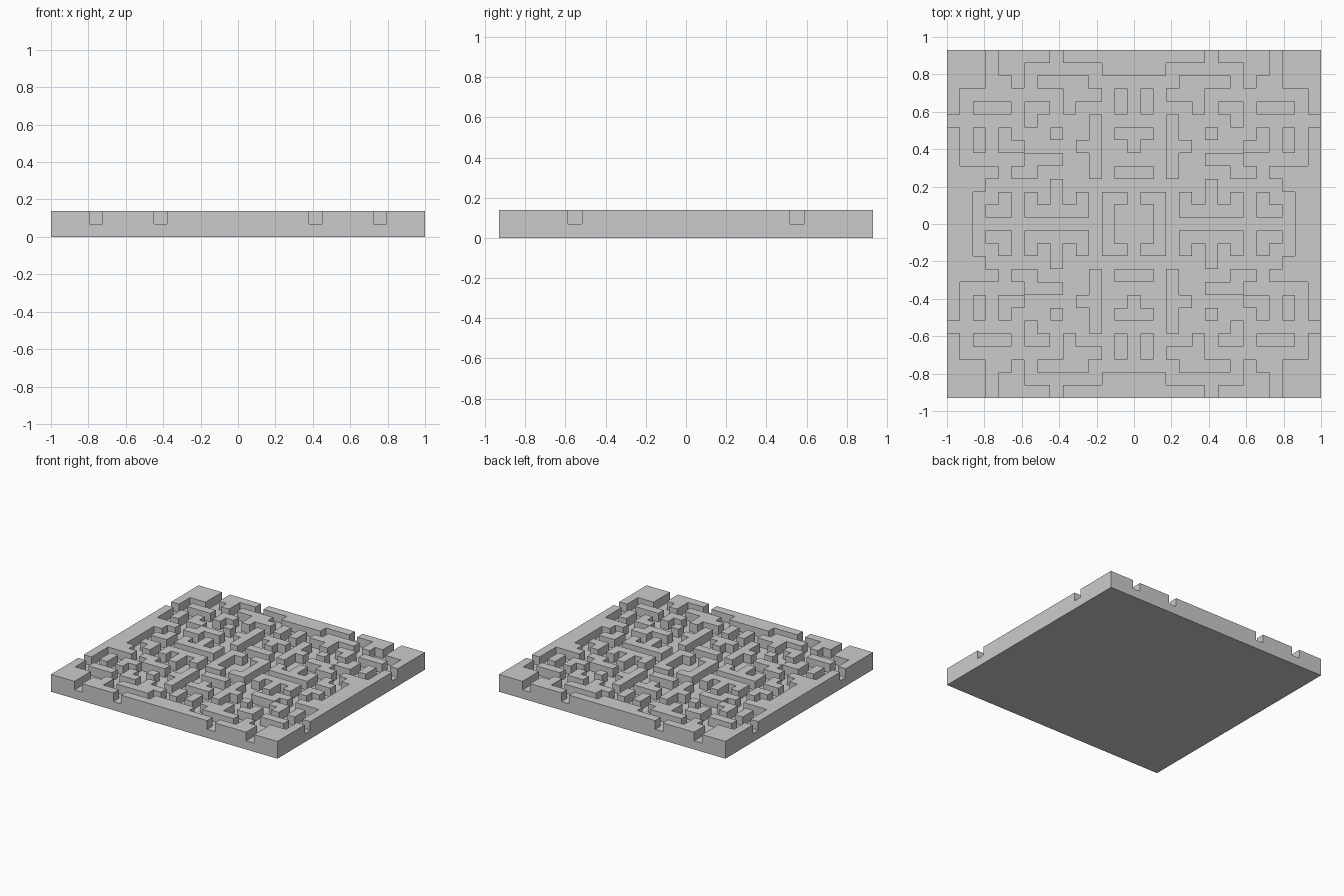
import bpy, bmesh
from mathutils import Vector

if "Cube" in bpy.data.objects:
    bpy.data.objects.remove(bpy.data.objects["Cube"])

COLS, ROWS = 29, 27
CELL = 2 / COLS

# Raised blocks of one quarter: column, row, width, depth in cells from the corner
QUARTER = [
    # corner and border blocks
    (0, 0, 3, 3), (0, 3, 1, 2),
    (4, 0, 4, 1), (4, 1, 2, 1), (5, 2, 1, 1),
    (9, 0, 6, 1), (12, 1, 3, 1),
    (0, 6, 1, 8), (1, 9, 3, 1), (1, 10, 2, 1), (1, 11, 1, 3),
    # islands near the corner
    (7, 2, 4, 1), (9, 3, 3, 1), (9, 4, 1, 1),
    (2, 4, 3, 1), (2, 6, 1, 2), (4, 6, 1, 2), (5, 7, 1, 1),
    (6, 4, 2, 1), (6, 5, 1, 1), (8, 6, 1, 1),
    # islands along the flank
    (6, 8, 3, 1), (5, 9, 2, 1), (8, 10, 1, 2),
    (4, 11, 1, 2), (3, 12, 1, 1),
    (6, 11, 1, 1), (6, 12, 5, 1), (10, 11, 1, 1),
    # islands on the middle axis
    (11, 5, 1, 5), (10, 7, 1, 1), (13, 3, 1, 2),
    (13, 6, 2, 1), (14, 7, 1, 1), (13, 9, 2, 1),
    (12, 11, 1, 3), (13, 11, 1, 1),
]


def raised_cells():
    cells = set()
    for c, r, w, d in QUARTER:
        for i in range(c, c + w):
            for j in range(r, r + d):
                for x in (i, COLS - 1 - i):
                    for y in (j, ROWS - 1 - j):
                        cells.add((x, y))
    return cells


def solid_from_cells(name, cells):
    """Make the outer skin of a set of unit cubes as one mesh."""
    bm = bmesh.new()
    corners = {}

    def vert(p):
        if p not in corners:
            corners[p] = bm.verts.new(((p[0] - COLS / 2) * CELL,
                                       (p[1] - ROWS / 2) * CELL,
                                       p[2] * CELL))
        return corners[p]

    for cell in cells:
        for axis in range(3):
            for side in (0, 1):
                near = list(cell)
                near[axis] += 2 * side - 1
                if tuple(near) in cells:
                    continue
                u, v = (axis + 1) % 3, (axis + 2) % 3
                quad = []
                for a, b in ((0, 0), (1, 0), (1, 1), (0, 1)):
                    p = list(cell)
                    p[axis] += side
                    p[u] += a
                    p[v] += b
                    quad.append(vert(tuple(p)))
                bm.faces.new(quad if side else quad[::-1])
    mesh = bpy.data.meshes.new(name)
    bm.to_mesh(mesh)
    bm.free()
    obj = bpy.data.objects.new(name, mesh)
    bpy.context.collection.objects.link(obj)
    return obj


# Base layer plus raised layer, fused into one slab
base = {(x, y, 0) for x in range(COLS) for y in range(ROWS)}
walls = {(x, y, 1) for x, y in raised_cells()}
solid_from_cells("maze_slab", base | walls)
